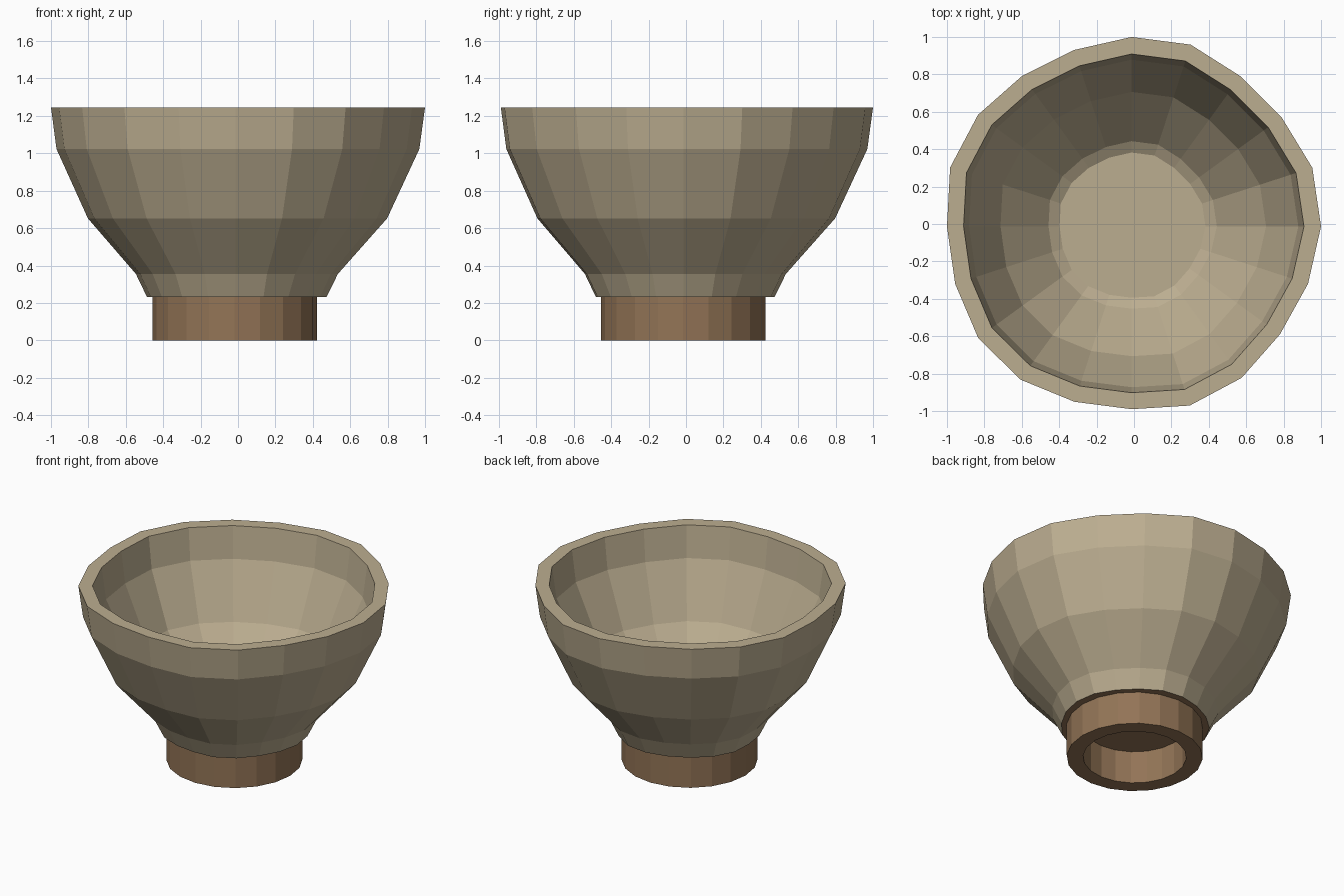
import bpy, bmesh, math

if "Cube" in bpy.data.objects:
    bpy.data.objects.remove(bpy.data.objects["Cube"])

SIDES = 20
AXIS = (-0.013, -0.013)
# slightly uneven, hand-thrown radius for each side
WOBBLE = [1.013, 1.016, 0.992, 0.992, 1.022, 1.013, 0.992, 0.995, 1.015, 1.02,
          0.987, 0.992, 1.014, 1.012, 0.986, 0.977, 1.007, 1.001, 0.981, 0.992]


def material(name, color):
    m = bpy.data.materials.new(name)
    m.diffuse_color = (*color, 1)
    m.use_nodes = True
    m.node_tree.nodes["Principled BSDF"].inputs["Base Color"].default_value = m.diffuse_color
    return m


def lathe(name, profile, axis, wobble, mats, closed):
    """Spin (radius, z) points; an open profile is capped at both ends."""
    bm = bmesh.new()
    rings = []
    for r, z in profile:
        ring = []
        for i in range(SIDES):
            a = 2 * math.pi * i / SIDES
            ring.append(bm.verts.new((axis[0] + r * wobble[i] * math.cos(a),
                                      axis[1] + r * wobble[i] * math.sin(a), z)))
        rings.append(ring)
    pairs = list(zip(rings, rings[1:]))
    if closed:
        pairs.append((rings[-1], rings[0]))
    else:
        bm.faces.new(rings[0])
        bm.faces.new(rings[-1])
    for lo, hi in pairs:
        for i in range(SIDES):
            j = (i + 1) % SIDES
            bm.faces.new((lo[i], lo[j], hi[j], hi[i]))
    bmesh.ops.recalc_face_normals(bm, faces=bm.faces)
    # flat underside takes the last material
    for f in bm.faces:
        if f.normal.z < -0.99:
            f.material_index = len(mats) - 1
    me = bpy.data.meshes.new(name)
    bm.to_mesh(me)
    bm.free()
    for m in mats:
        me.materials.append(m)
    ob = bpy.data.objects.new(name, me)
    bpy.context.collection.objects.link(ob)
    return ob


glaze = material("tan_glaze", (0.50, 0.42, 0.28))
clay = material("brown_clay", (0.29, 0.175, 0.093))

# bowl: outer wall up, rim, inner wall down to the floor
outer = [(0.48, 0.232), (0.54, 0.355), (0.80, 0.652), (0.97, 1.023), (1.0, 1.246)]
inner = [(0.91, 1.246), (0.88, 1.023), (0.71, 0.652), (0.45, 0.355), (0.39, 0.32)]
lathe("bowl", outer + inner, AXIS, WOBBLE, [glaze, clay], False)

# open foot ring
foot = [(0.44, 0.0), (0.44, 0.232), (0.334, 0.232), (0.334, 0.0)]
lathe("foot_ring", foot, (-0.018, -0.015), [1] * SIDES, [clay], True)
